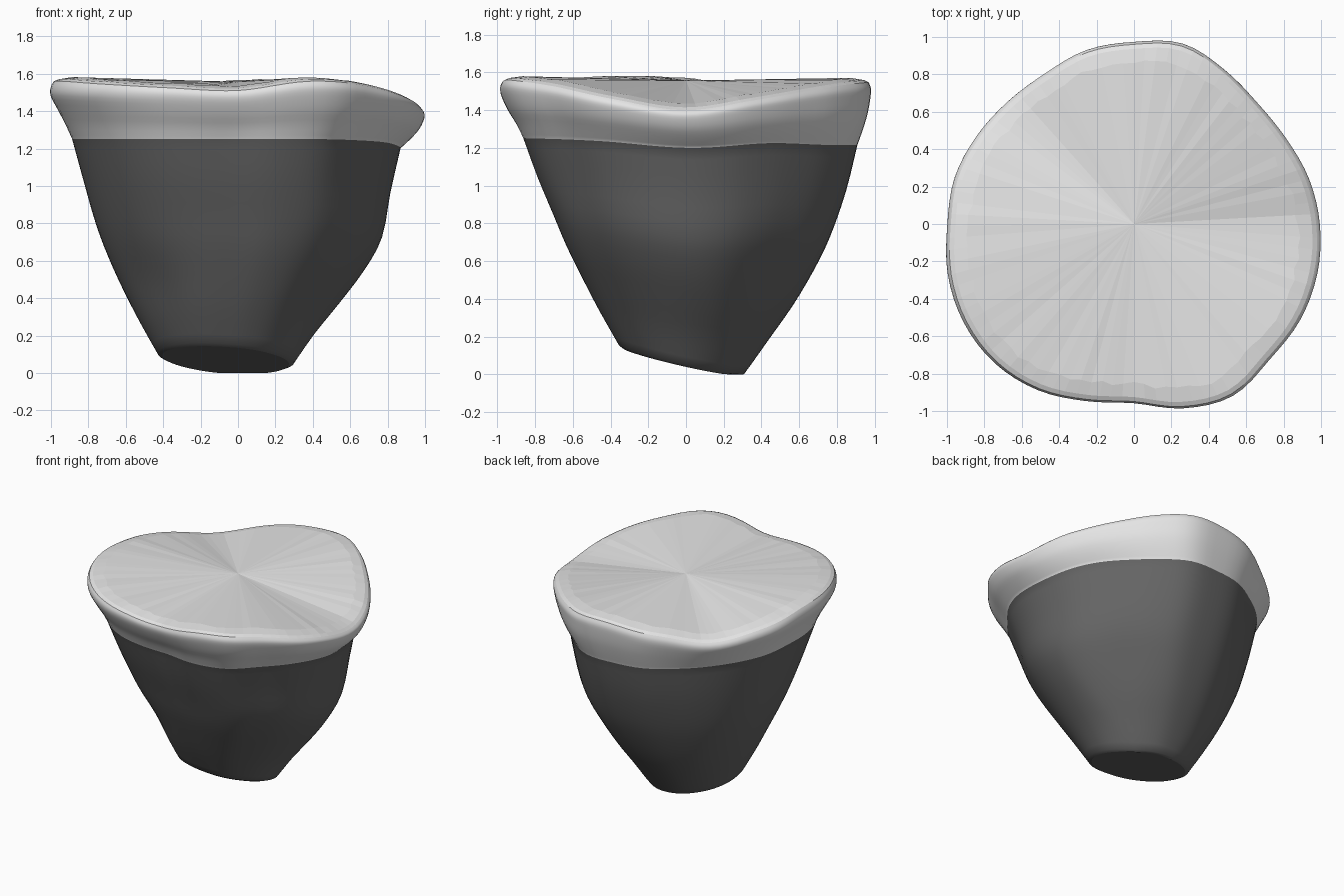
import bpy, bmesh, math, random

if "Cube" in bpy.data.objects:
    bpy.data.objects.remove(bpy.data.objects["Cube"])

random.seed(4)
SEG = 96


def catmull(a, b, c, d, t):
    return 0.5 * (2 * b + (c - a) * t + (2 * a - 5 * b + 4 * c - d) * t * t
                  + (3 * b - a - 3 * c + d) * t ** 3)


def around(vals, ang):
    """Smooth periodic value from samples spaced evenly around the circle."""
    n = len(vals)
    u = ang / math.tau * n
    i = int(u)
    return catmull(*[vals[(i + k) % n] for k in (-1, 0, 1, 2)], u - i)


def along(rows, u):
    """Smooth row from a list of rows, u in row units."""
    i = min(int(u), len(rows) - 2)
    pick = [rows[max(0, min(len(rows) - 1, i + k))] for k in (-1, 0, 1, 2)]
    return [catmull(*v, u - i) for v in zip(*pick)]


# Outline radius every 15 degrees from +x
OUTLINE = [.99, .965, .935, .93, .965, 1.01, .985, .974, .942, .943, .962, .985,
           .99, 1.022, 1.043, 1.045, 1.02, .975, .953, 1.015, 1.055, 1.02, 1.02, 1.01]
# Rim height (every 22.5 degrees) and snow line height (every 30 degrees)
RIM = [1.40, 1.45, 1.50, 1.54, 1.545, 1.50, 1.445, 1.50,
       1.55, 1.56, 1.545, 1.525, 1.51, 1.56, 1.53, 1.46]
SNOW = [1.20, 1.225, 1.215, 1.215, 1.22, 1.24, 1.25, 1.25, 1.25, 1.25, 1.25, 1.235]

# Rows: height fraction, left, right, front, back
BODY = [(0, -.43, .30, -.36, .31), (.15, -.53, .415, -.467, .44),
        (.3, -.62, .55, -.56, .57), (.45, -.70, .68, -.645, .68),
        (.6, -.765, .775, -.715, .77), (.8, -.83, .82, -.805, .855),
        (1, -.89, .875, -.88, .915)]
CAP = [(0, -.89, .875, -.88, .915), (.25, -.925, .93, -.915, .945),
       (.5, -.965, .975, -.96, .97), (.75, -1.005, 1.0, -.995, .985),
       (.9, -1.005, 1.003, -1.005, .988), (1, -.99, .985, -.995, .975)]


def place(row, ang, blend):
    f, xl, xr, yf, yb = row
    r = 1 + (around(OUTLINE, ang) - 1) * blend
    x = (xl + xr) / 2 + (xr - xl) / 2 * r * math.cos(ang)
    y = (yf + yb) / 2 + (yb - yf) / 2 * r * math.sin(ang)
    return x, y


def dent(ang, s, a0, s0, depth):
    """Radius factor of a soft hollow in the rock."""
    d = (ang - a0 + math.pi) % math.tau - math.pi
    return 1 - depth * math.exp(-(d / .35) ** 2 - ((s - s0) / .2) ** 2)


def base_z(x, y):
    return max(0, 0.075 - 0.07 * (x + .07) - 0.23 * y)


def material(name, v):
    m = bpy.data.materials.new(name)
    m.diffuse_color = (v, v, v, 1)
    m.use_nodes = True
    m.node_tree.nodes["Principled BSDF"].inputs["Base Color"].default_value = m.diffuse_color
    return m


bm = bmesh.new()
angles = [math.tau * k / SEG for k in range(SEG)]
rings = []


def add_ring(fn):
    rings.append([bm.verts.new(fn(a)) for a in angles])


def body_point(row, a):
    s = row[0]
    x, y = place(row, a, 0.3 + 0.7 * s)
    k = dent(a, s, math.radians(45), .45, .04) * dent(a, s, math.radians(225), .25, .05)
    x, y = x * k, y * k
    z0 = base_z(x, y)
    return x, y, z0 + s * (around(SNOW, a) - z0)


def cap_point(row, a):
    x, y = place(row, a, 1)
    s = around(SNOW, a)
    return x, y, s + row[0] * (around(RIM, a) - s)


def inset_bottom(a):
    x, y, z = body_point(BODY[0], a)
    x, y = -.065 + (x + .065) * .93, -.025 + (y + .025) * .93
    return x, y, max(0, base_z(x, y) - .012)


def inset_top(scale, lift, jitter):
    def fn(a):
        x, y, z = cap_point(CAP[-1], a)
        k = scale + random.uniform(-jitter, jitter)
        z += lift + (1 - scale) * (1.557 - z) + random.uniform(-jitter, jitter) * .2
        return x * k, y * k, z
    return fn


# Rock rows, then snow rows
add_ring(inset_bottom)
for i in range(19):
    add_ring(lambda a: body_point(along(BODY, i / 3), a))
snow_start = len(rings) - 1
for i in range(1, 16):
    add_ring(lambda a: cap_point(along(CAP, i / 3), a))
rim = len(rings) - 1
add_ring(inset_top(.975, .011, 0))
add_ring(inset_top(.90, .02, .012))

for j in range(len(rings) - 1):
    for k in range(SEG):
        n = (k + 1) % SEG
        f = bm.faces.new((rings[j][k], rings[j][n], rings[j + 1][n], rings[j + 1][k]))
        f.material_index = int(j >= snow_start)
        f.smooth = j < rim

# Flat underside and faceted snow fan
bm.faces.new(rings[0][::-1])
peak = bm.verts.new((0, 0, 1.557))
for k in range(SEG):
    f = bm.faces.new((rings[-1][k], rings[-1][(k + 1) % SEG], peak))
    f.material_index = 1

mesh = bpy.data.meshes.new("snowy_rock")
bm.to_mesh(mesh)
bm.free()
mesh.materials.append(material("dark rock grey", 0.13))
mesh.materials.append(material("snow white", 0.78))
bpy.context.collection.objects.link(bpy.data.objects.new("snowy_rock", mesh))
